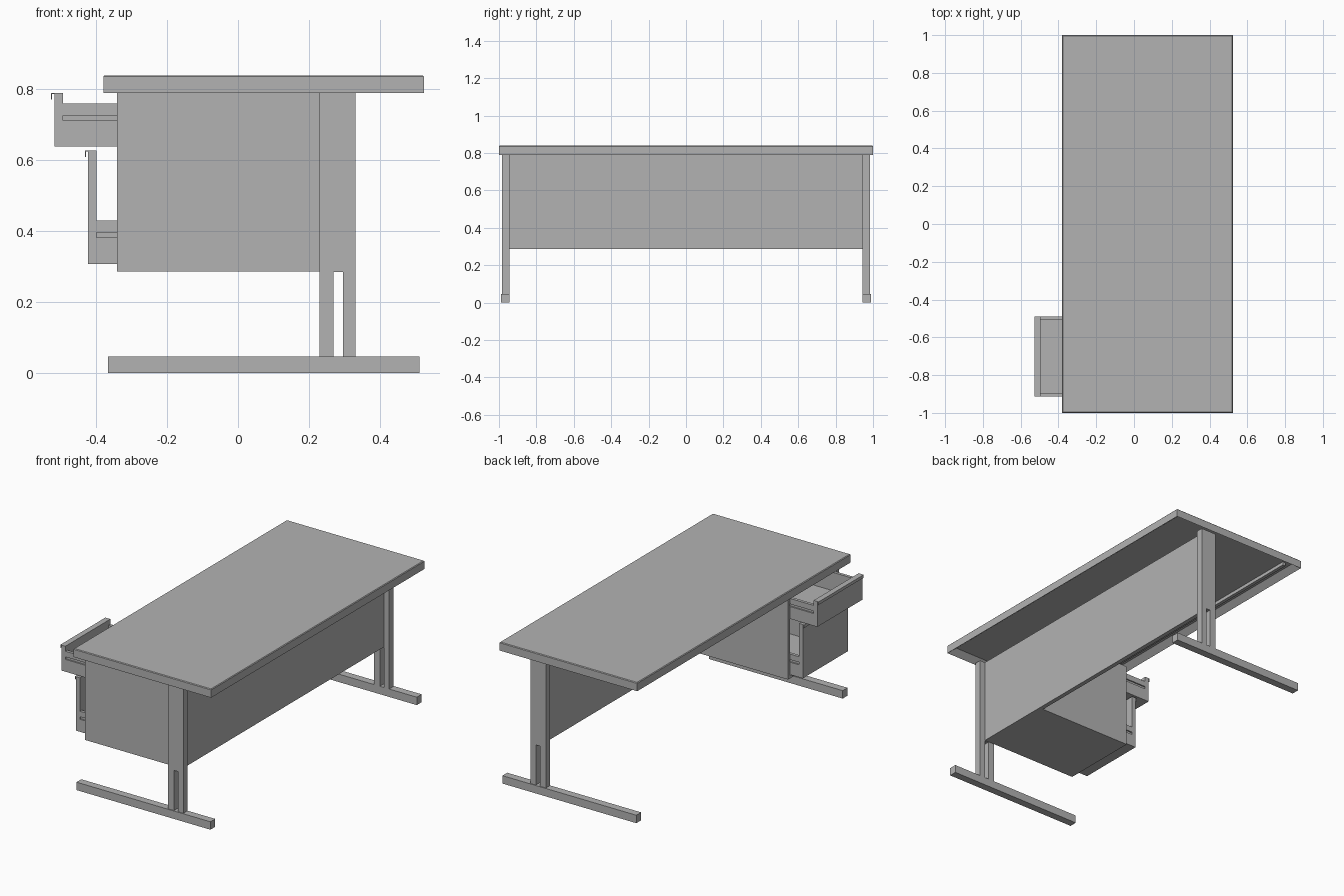
import bpy, bmesh

if "Cube" in bpy.data.objects:
    bpy.data.objects.remove(bpy.data.objects["Cube"])

grey = bpy.data.materials.new("plain_grey")
grey.diffuse_color = (0.45, 0.45, 0.45, 1)
grey.use_nodes = True
grey.node_tree.nodes["Principled BSDF"].inputs["Base Color"].default_value = grey.diffuse_color


def add_box(bm, x0, x1, y0, y1, z0, z1):
    """Add an axis-aligned box to bm, given its limits."""
    verts = bmesh.ops.create_cube(bm, size=1)["verts"]
    for v in verts:
        v.co = (x1 if v.co.x > 0 else x0,
                y1 if v.co.y > 0 else y0,
                z1 if v.co.z > 0 else z0)
    return verts


def finish(name, bm):
    mesh = bpy.data.meshes.new(name)
    bm.to_mesh(mesh)
    bm.free()
    mesh.materials.append(grey)
    obj = bpy.data.objects.new(name, mesh)
    bpy.context.collection.objects.link(obj)
    return obj


def boxes(name, *limits):
    bm = bmesh.new()
    for lim in limits:
        add_box(bm, *lim)
    return finish(name, bm)


# Tabletop: slab with softened top edges and a hollow underside
bm = bmesh.new()
add_box(bm, -0.38, 0.524, -1, 1, 0.79, 0.84)
bm.normal_update()
under = [f for f in bm.faces if f.normal.z < -0.5]
bmesh.ops.inset_region(bm, faces=under, thickness=0.05)
for v in under[0].verts:
    v.co.z = 0.82
rim = [e for e in bm.edges if all(v.co.z > 0.835 for v in e.verts)]
bmesh.ops.bevel(bm, geom=rim, offset=0.004, segments=1, affect='EDGES')
finish("tabletop", bm)

# Stiffening rail inside the hollow
boxes("underside_rail", (-0.31, -0.29, -0.95, 0.95, 0.80, 0.82))

# Slotted posts and floor feet, one pair at each end
for side, s in (("left", -1), ("right", 1)):
    ya, yb = sorted((s * 0.985, s * 0.945))
    bm = bmesh.new()
    outline = [(0.23, 0.047), (0.27, 0.047), (0.27, 0.285), (0.296, 0.285),
               (0.296, 0.047), (0.331, 0.047), (0.331, 0.79), (0.23, 0.79)]
    face = bm.faces.new([bm.verts.new((x, ya, z)) for x, z in outline])
    ext = bmesh.ops.extrude_face_region(bm, geom=[face])["geom"]
    for v in ext:
        if isinstance(v, bmesh.types.BMVert):
            v.co.y = yb
    bmesh.ops.recalc_face_normals(bm, faces=bm.faces)
    finish(side + "_post", bm)
    ya, yb = sorted((s * 0.99, s * 0.945))
    boxes(side + "_foot", (-0.367, 0.512, ya, yb, 0, 0.047))

# Panel between the posts
boxes("modesty_panel", (0.27, 0.296, -0.945, 0.945, 0.287, 0.79))

# Cabinet shell, open towards the sitter
boxes("drawer_cabinet",
      (-0.341, 0.27, -0.945, -0.925, 0.287, 0.79),
      (-0.341, 0.27, -0.49, -0.47, 0.287, 0.79),
      (-0.341, 0.27, -0.925, -0.49, 0.287, 0.305),
      (0.25, 0.27, -0.925, -0.49, 0.305, 0.79))


def drawer(name, x, bottom, side_top, front_top, groove):
    """Open drawer with grooved sides, tall front and hooked handle."""
    ya, yb, t, length = -0.913, -0.491, 0.018, 0.55
    xi, xe = x + 0.024, x + length
    parts = [(x, xi, ya, yb, bottom, front_top),
             (xi, xe, ya + t, yb - t, bottom, bottom + 0.012),
             (xe - t, xe, ya + t, yb - t, bottom + 0.012, side_top)]
    for y0, y1, inset in ((ya, ya + t, (0.008, 0)), (yb - t, yb, (0, 0.008))):
        parts += [(xi, xe, y0, y1, bottom, groove),
                  (xi, xe, y0 + inset[0], y1 - inset[1], groove, groove + 0.015),
                  (xi, xe, y0, y1, groove + 0.015, side_top)]
    boxes(name, *parts)
    boxes(name + "_handle",
          (x - 0.009, xi, ya, yb, front_top, front_top + 0.003),
          (x - 0.009, x - 0.006, ya, yb, front_top - 0.015, front_top))


drawer("upper_drawer", -0.518, 0.639, 0.76, 0.787, 0.712)
drawer("lower_drawer", -0.423, 0.308, 0.43, 0.625, 0.382)
